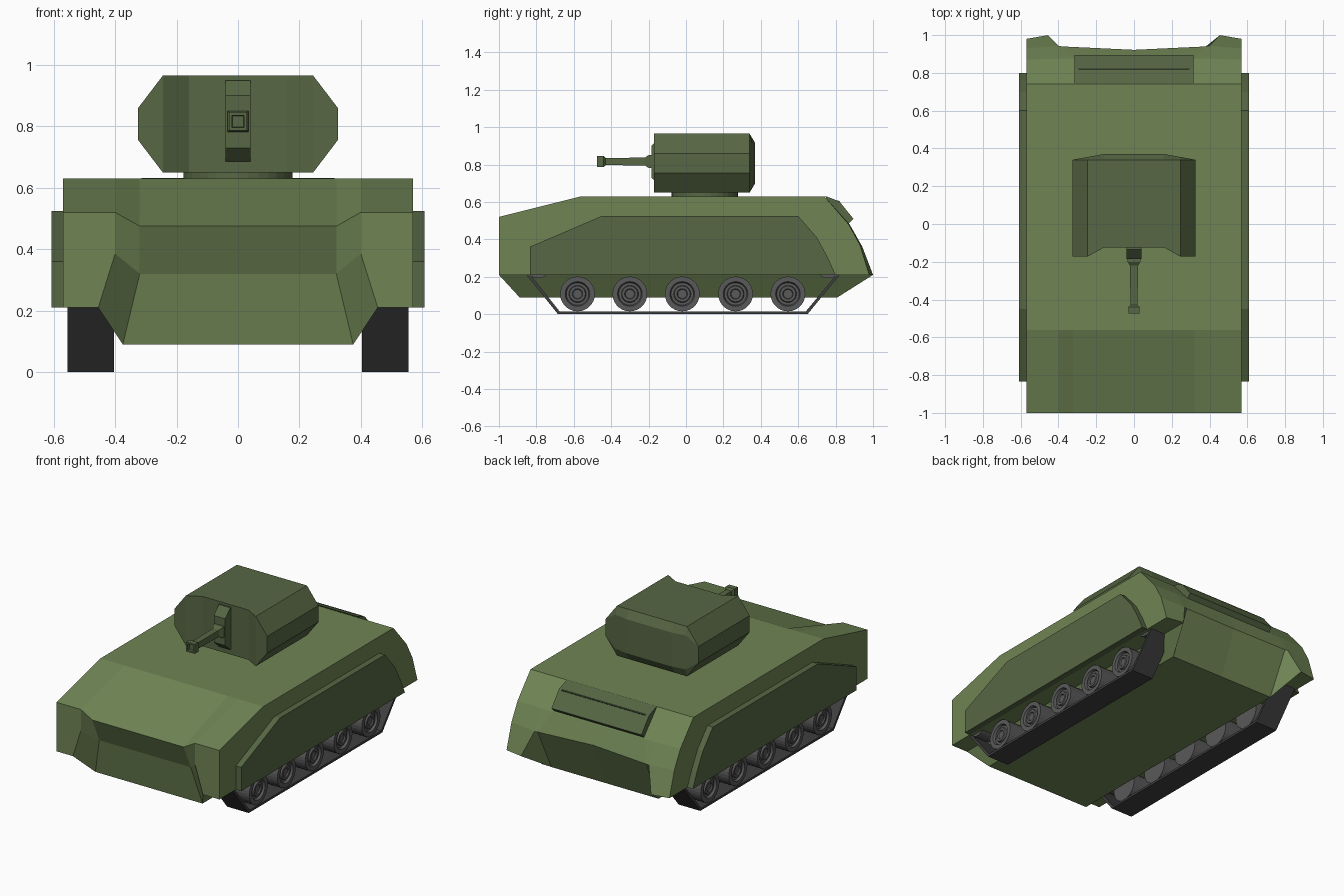
import bpy, bmesh, math

if "Cube" in bpy.data.objects:
    bpy.data.objects.remove(bpy.data.objects["Cube"])


def material(name, rgb):
    m = bpy.data.materials.new(name)
    m.diffuse_color = (*rgb, 1)
    m.use_nodes = True
    m.node_tree.nodes["Principled BSDF"].inputs["Base Color"].default_value = m.diffuse_color
    return m


GREEN = material("light_green", (0.16, 0.235, 0.09))
OLIVE = material("dark_green", (0.095, 0.135, 0.058))
RUBBER = material("track_grey", (0.05, 0.05, 0.05))
STEEL = material("wheel_grey", (0.1, 0.1, 0.1))
SLOT = material("slot_dark", (0.02, 0.03, 0.015))


def loft(name, sections, mat, wrap=False):
    """Skin closed sections with equal point counts; wrap joins last to first."""
    bm = bmesh.new()
    rings = [[bm.verts.new(p) for p in s] for s in sections]
    n = len(rings[0])
    pairs = list(zip(rings, rings[1:] + rings[:1])) if wrap else list(zip(rings, rings[1:]))
    for a, b in pairs:
        for i in range(n):
            j = (i + 1) % n
            bm.faces.new((a[i], a[j], b[j], b[i]))
    if not wrap:
        bm.faces.new(rings[0])
        bm.faces.new(rings[-1])
    bmesh.ops.remove_doubles(bm, verts=bm.verts, dist=1e-4)
    bmesh.ops.recalc_face_normals(bm, faces=bm.faces)
    me = bpy.data.meshes.new(name)
    bm.to_mesh(me)
    bm.free()
    me.materials.append(mat)
    ob = bpy.data.objects.new(name, me)
    bpy.context.collection.objects.link(ob)
    return ob


def mirrored(half):
    """Full list of sections from the right-hand half."""
    return [[(-x, y, z) for x, y, z in s] for s in reversed(half) if s[0][0] > 0] + half


def prism(name, profile, x0, x1, mat):
    return loft(name, [[(x, y, z) for y, z in profile] for x in (x0, x1)], mat)


def lathe_x(name, profile, y, z, mat, seg=28):
    """Revolve (x, radius) points about a line along x."""
    return loft(name, [[(x, y + r * math.cos(a), z + r * math.sin(a))
                        for a in (2 * math.pi * k / seg for k in range(seg))]
                       for x, r in profile], mat)


# Hull: side profiles at four stations from the centre outwards
mid = [(0, -0.89, 0.09), (0, -0.93, 0.32), (0, -1, 0.475), (0, -0.56, 0.63),
       (0, 0.74, 0.63), (0, 0.875, 0.48), (0, 0.922, 0.37), (0, 0.81, 0.09)]
inner = [(0.375, -0.89, 0.09), (0.32, -0.93, 0.32), (0.32, -1, 0.475), (0.32, -0.56, 0.63),
         (0.32, 0.74, 0.63), (0.32, 0.875, 0.48), (0.38, 0.94, 0.36), (0.375, 0.81, 0.09)]
shoulder = [(0.455, -1, 0.21), (0.40, -1, 0.385), (0.40, -1, 0.52), (0.40, -0.56, 0.63),
            (0.40, 0.74, 0.63), (0.40, 0.875, 0.48), (0.40, 0.943, 0.36), (0.455, 1, 0.21)]
side = [(0.57, -1, 0.21), (0.57, -1, 0.385), (0.57, -1, 0.52), (0.57, -0.56, 0.63),
        (0.57, 0.74, 0.63), (0.57, 0.87, 0.48), (0.57, 0.93, 0.37), (0.57, 0.98, 0.21)]
loft("hull", mirrored([mid, inner, shoulder, side]), GREEN)

# Rear vent housing with its slot
prism("rear_vent", [(0.745, 0.632), (0.82, 0.603), (0.895, 0.51), (0.868, 0.482), (0.78, 0.52)],
      -0.315, 0.315, OLIVE)
prism("rear_vent_slot", [(0.816, 0.607), (0.824, 0.601), (0.82, 0.59), (0.812, 0.6)],
      -0.295, 0.295, SLOT)

# Running gear and skirts, both sides
skirt = [(-0.835, 0.21), (-0.835, 0.36), (-0.45, 0.525), (0.6, 0.525),
         (0.70, 0.41), (0.76, 0.30), (0.80, 0.21)]
belt_out = [(-0.86, 0.22), (-0.685, 0.0), (0.65, 0.0), (0.83, 0.22)]
belt_in = [(0.812, 0.22), (0.64, 0.014), (-0.675, 0.014), (-0.84, 0.22)]
wheel = [(0.41, 0.093), (0.55, 0.093), (0.55, 0.066), (0.535, 0.06),
         (0.535, 0.046), (0.548, 0.042), (0.548, 0.028), (0.54, 0.024)]
for s, label in ((1, "right"), (-1, "left")):
    prism(f"side_skirt_{label}", skirt, s * 0.565, s * 0.608, OLIVE)
    prism(f"track_{label}", belt_out + belt_in, s * 0.403, s * 0.555, RUBBER)
    for i, y in enumerate((-0.58, -0.30, -0.02, 0.265, 0.545)):
        lathe_x(f"road_wheel_{label}_{i + 1}", [(s * x, r) for x, r in wheel], y, 0.108, STEEL)
    for name, y in (("idler", -0.79), ("sprocket", 0.76)):
        lathe_x(f"{name}_{label}", [(s * 0.41, 0.07), (s * 0.55, 0.07)], y, 0.262, STEEL)

# Turret: strips across x with a recessed front and a shallow bevelled rear


def turret_strip(x, front, rear, z0, z1, inset):
    return [(x, front, z0), (x, front, z1), (x, 0.34, z1),
            (x, rear, z1 - inset), (x, rear, z0 + inset), (x, 0.34, z0)]


loft("turret", mirrored([turret_strip(0.16, -0.125, 0.37, 0.65, 0.965, 0.05),
                         turret_strip(0.245, -0.172, 0.355, 0.65, 0.965, 0.05),
                         turret_strip(0.325, -0.172, 0.34, 0.755, 0.86, 0.0)]), OLIVE)

# Turret ring
loft("turret_ring", [[(0.178 * math.cos(a), 0.1 + 0.178 * math.sin(a), z)
                      for a in (math.tau * k / 32 for k in range(32))]
                     for z in (0.62, 0.66)], OLIVE)

# Gun: mantlet, collar, barrel and muzzle
prism("gun_mantlet", [(-0.11, 0.95), (-0.135, 0.95), (-0.185, 0.90), (-0.185, 0.73),
                      (-0.135, 0.685), (-0.11, 0.685)], -0.04, 0.04, OLIVE)
loft("gun_barrel", [[(h * i, y, 0.816 + h * k) for i, k in ((-1, -1), (1, -1), (1, 1), (-1, 1))]
                    for y, h in ((-0.17, 0.034), (-0.2, 0.034), (-0.22, 0.021), (-0.43, 0.019),
                                 (-0.44, 0.03), (-0.475, 0.03), (-0.475, 0.02), (-0.46, 0.018))],
     OLIVE)
